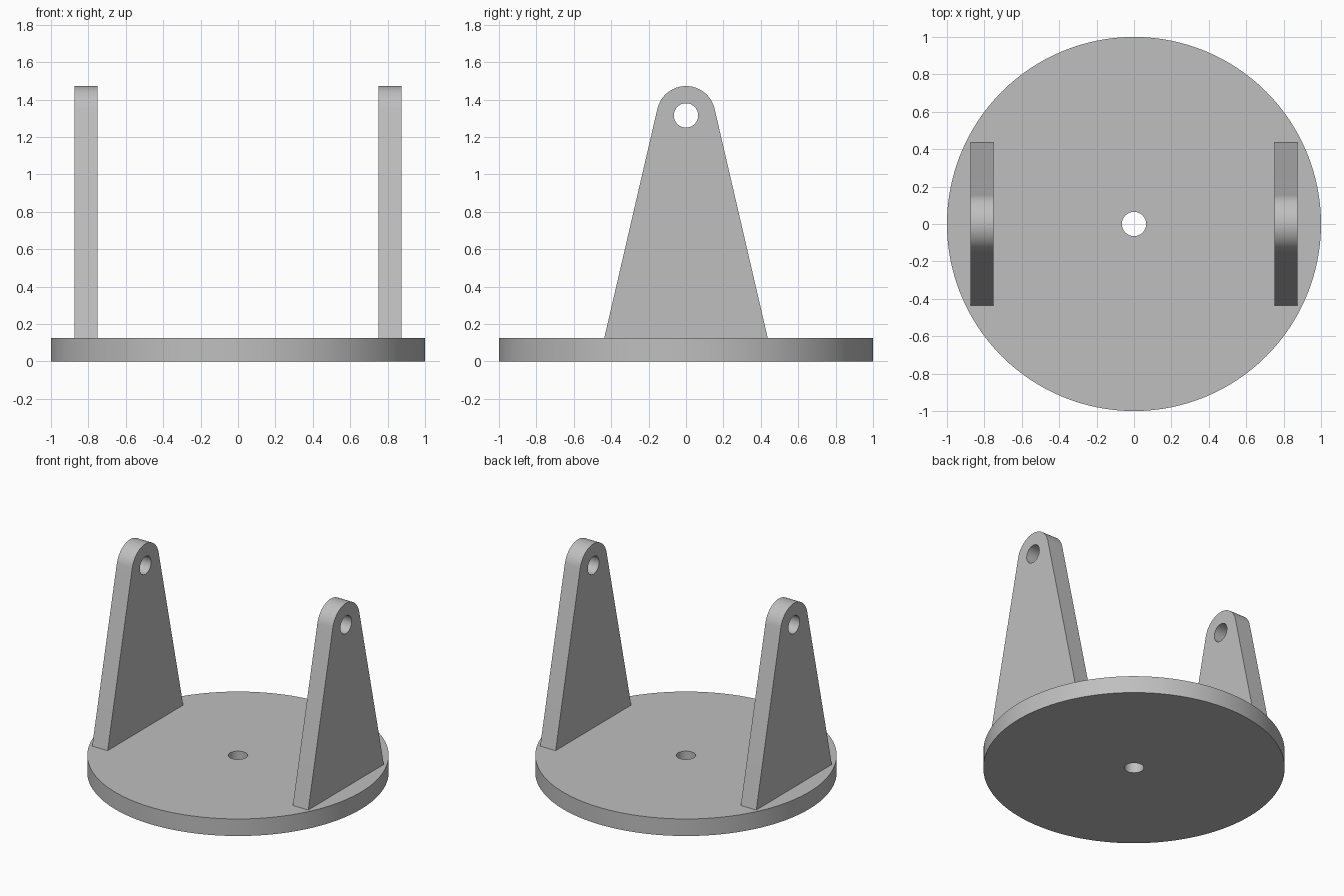
import bpy
import bmesh
from math import cos, sin, tau, pi, radians, atan2, acos, hypot
from mathutils import Matrix, Vector

cube = bpy.data.objects.get("Cube")
if cube:
    bpy.data.objects.remove(cube, do_unlink=True)

THICK = 0.125          # thickness of every plate
HOLE = 0.065           # radius of every hole
PIVOT = 1.315          # height of the arm holes
TIP = 0.157            # radius of the rounded arm tips
FOOT = 0.437           # half depth of the arm at its foot
ARM_X = 0.8125         # centre of each arm

grey = bpy.data.materials.new("light_grey")
grey.use_nodes = True
colour = (0.52, 0.52, 0.52, 1)
grey.diffuse_color = colour
grey.node_tree.nodes["Principled BSDF"].inputs["Base Color"].default_value = colour


def circle(radius, count, centre=0):
    return [(radius * cos(tau * i / count), centre + radius * sin(tau * i / count))
            for i in range(count)]


def plate(name, loops, matrix):
    """Fill an outline with a hole, then thicken it along its local z."""
    bm = bmesh.new()
    edges = []
    for loop in loops:
        verts = [bm.verts.new((u, v, 0)) for u, v in loop]
        edges += [bm.edges.new((verts[i - 1], verts[i])) for i in range(len(verts))]
    bmesh.ops.triangle_fill(bm, edges=edges, use_beauty=True, normal=(0, 0, 1))
    new = bmesh.ops.extrude_face_region(bm, geom=bm.faces[:])["geom"]
    top = [v for v in new if isinstance(v, bmesh.types.BMVert)]
    bmesh.ops.translate(bm, verts=top, vec=Vector((0, 0, THICK)))
    bm.transform(matrix)
    bmesh.ops.recalc_face_normals(bm, faces=bm.faces[:])
    mesh = bpy.data.meshes.new(name)
    bm.to_mesh(mesh)
    bm.free()
    mesh.materials.append(grey)
    mesh.shade_smooth()
    mesh.set_sharp_from_angle(angle=radians(30))
    obj = bpy.data.objects.new(name, mesh)
    bpy.context.collection.objects.link(obj)
    return obj


# Round base with a centre hole
plate("base_disc", [circle(1, 128), circle(HOLE, 48)], Matrix.Identity(4))

# Arm outline: straight sides run tangent into the rounded tip
drop = THICK - PIVOT
start = atan2(drop, FOOT) + acos(TIP / hypot(FOOT, drop))
steps = 40
arc = [start + (pi - 2 * start) * i / steps for i in range(steps + 1)]
outline = [(-FOOT, THICK), (FOOT, THICK)]
outline += [(TIP * cos(a), PIVOT + TIP * sin(a)) for a in arc]

# Two upright arms, local axes turned so that the plate stands in the yz plane
upright = Matrix(((0, 0, 1, 0), (1, 0, 0, 0), (0, 1, 0, 0), (0, 0, 0, 1)))
for side, x in (("left", ARM_X), ("right", -ARM_X)):
    place = Matrix.Translation((x - THICK / 2, 0, 0)) @ upright
    plate(side + "_arm", [outline, circle(HOLE, 48, PIVOT)], place)
